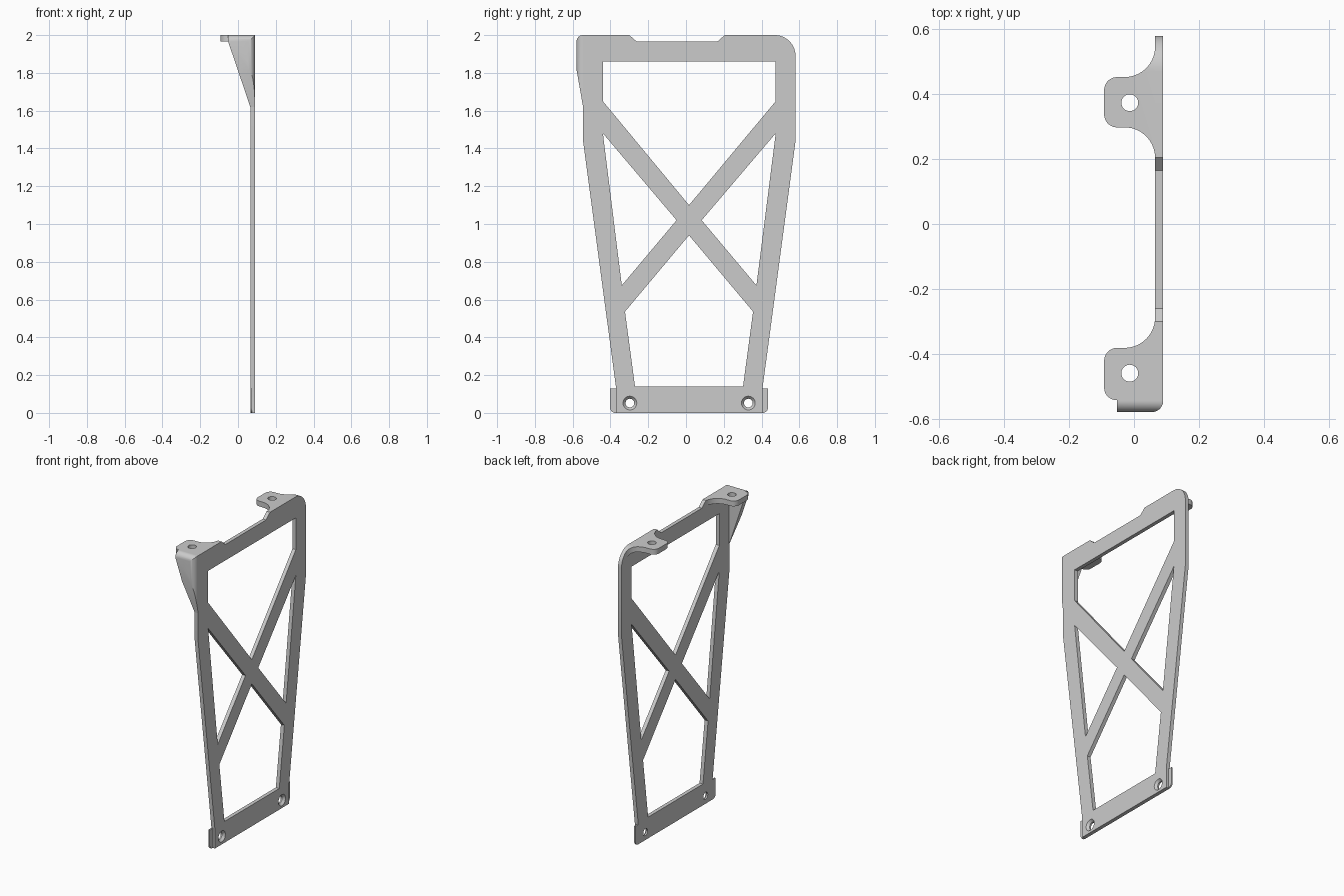
import bpy, bmesh, math
from mathutils import Vector

if "Cube" in bpy.data.objects:
    bpy.data.objects.remove(bpy.data.objects["Cube"], do_unlink=True)

X, Y, Z = 0, 1, 2
BACK, FACE = 0.065, 0.09      # plate thickness range along x
TOP, SHELF = 2.0, 1.965       # tab thickness range along z

grey = bpy.data.materials.new("plain grey")
grey.use_nodes = True
grey.diffuse_color = (0.6, 0.6, 0.6, 1)
grey.node_tree.nodes["Principled BSDF"].inputs["Base Color"].default_value = (0.6, 0.6, 0.6, 1)


def rounded(corners, steps=14):
    """Outline from (u, v) or (u, v, radius) corners."""
    out = []
    for i, c in enumerate(corners):
        p = Vector(c[:2])
        if len(c) == 2:
            out.append(p)
            continue
        a = (Vector(corners[i - 1][:2]) - p).normalized()
        b = (Vector(corners[(i + 1) % len(corners)][:2]) - p).normalized()
        half = a.angle(b) / 2
        centre = p + (a + b).normalized() * c[2] / math.sin(half)
        start = p + a * c[2] / math.tan(half) - centre
        end = p + b * c[2] / math.tan(half) - centre
        sweep = math.pi - 2 * half
        for k in range(steps + 1):
            t = k / steps
            w0 = math.sin((1 - t) * sweep) / math.sin(sweep)
            w1 = math.sin(t * sweep) / math.sin(sweep)
            out.append(centre + start * w0 + end * w1)
    return out


def make(name, bm):
    bmesh.ops.recalc_face_normals(bm, faces=bm.faces)
    mesh = bpy.data.meshes.new(name)
    bm.to_mesh(mesh)
    bm.free()
    mesh.materials.append(grey)
    obj = bpy.data.objects.new(name, mesh)
    bpy.context.collection.objects.link(obj)
    return obj


def prism(name, corners, axis, low, high):
    """Extrude an outline along an axis."""
    bm = bmesh.new()
    rings = []
    for w in (low, high):
        ring = []
        for p in rounded(corners):
            co = list(p)
            co.insert(axis, w)
            ring.append(bm.verts.new(co))
        rings.append(ring)
        bm.faces.new(ring)
    n = len(rings[0])
    for i in range(n):
        j = (i + 1) % n
        bm.faces.new((rings[0][i], rings[0][j], rings[1][j], rings[1][i]))
    return make(name, bm)


def drill(axis, centre, r1, r2, depth):
    """Round or conical cutter."""
    bm = bmesh.new()
    bmesh.ops.create_cone(bm, cap_ends=True, segments=32, radius1=r1, radius2=r2, depth=depth)
    obj = make("cutter", bm)
    if axis == X:
        obj.rotation_euler = (0, math.pi / 2, 0)
    obj.location = centre
    return obj


def boolean(obj, tool, operation):
    mod = obj.modifiers.new("cut", 'BOOLEAN')
    mod.operation, mod.solver, mod.object = operation, 'EXACT', tool
    bpy.context.view_layer.update()
    bpy.context.view_layer.objects.active = obj
    bpy.ops.object.modifier_apply(modifier=mod.name)
    bpy.data.objects.remove(tool, do_unlink=True)


# Main plate
plate = prism("frame_plate", [
    (-0.37, 0), (0.405, 0), (0.405, 0.13), (0.58, 1.44), (0.58, TOP, 0.11),
    (0.205, TOP), (0.165, SHELF), (-0.26, SHELF), (-0.30, TOP),
    (-0.545, TOP), (-0.545, 1.44), (-0.37, 0.13)], X, BACK, FACE)

# Openings that leave the crossed braces
openings = [
    [(-0.44, 1.86), (0.475, 1.86), (0.475, 1.65), (0.016, 1.10), (-0.44, 1.65)],
    [(-0.44, 1.48), (-0.05, 1.02), (-0.34, 0.675)],
    [(0.475, 1.48), (0.083, 1.02), (0.373, 0.675)],
    [(0.016, 0.94), (0.355, 0.536), (0.302, 0.14), (-0.27, 0.14), (-0.323, 0.536)],
]
for opening in openings:
    boolean(plate, prism("cutter", opening, X, 0, 0.2), 'DIFFERENCE')

# Countersunk screw holes
for y in (-0.297, 0.33):
    boolean(plate, drill(X, (0.08, y, 0.052), 0.023, 0.023, 0.2), 'DIFFERENCE')
    boolean(plate, drill(X, (0.085, y, 0.052), 0.023, 0.041, 0.02), 'DIFFERENCE')

# Thin lips at the bottom corners
lips = [prism(name, [(inner, 0), (outer, 0, 0.028), (outer, 0.13), (inner, 0.13)],
              X, BACK, 0.075)
        for name, inner, outer in (("front_lip", -0.37, -0.402), ("back_lip", 0.405, 0.434))]

# Back mounting tab, which follows the rounded plate corner
back_tab = prism("back_tab", [
    (0.165, SHELF), (0.205, TOP), (0.58, TOP, 0.11), (0.58, 1.8),
    (0.545, 1.8), (0.545, SHELF, 0.075)], X, -0.2, BACK)
boolean(back_tab, prism("cutter", [
    (BACK, 0.55), (BACK, 0.453, 0.094), (-0.092, 0.453, 0.04),
    (-0.092, 0.298, 0.04), (BACK, 0.298, 0.094), (BACK, 0.2)], Z, 1.7, 2.1), 'INTERSECT')

# Front mounting tab
front_tab = prism("front_tab", [
    (-0.6, SHELF), (-0.6, TOP), (-0.30, TOP), (-0.26, SHELF)], X, -0.2, BACK)
boolean(front_tab, prism("cutter", [
    (BACK, -0.285), (BACK, -0.382, 0.094), (-0.092, -0.382, 0.04),
    (-0.092, -0.543, 0.038), (BACK, -0.543)], Z, 1.7, 2.1), 'INTERSECT')

for tab, y in ((back_tab, 0.374), (front_tab, -0.46)):
    boolean(tab, drill(Z, (-0.013, y, TOP), 0.026, 0.026, 0.3), 'DIFFERENCE')

# Tapered side flange with bent edges
flange = prism("side_flange", [
    (-0.58, 1.82), (-0.545, 1.62), (-0.543, 1.62), (-0.543, TOP), (-0.58, TOP, 0.035)],
    X, -0.052, FACE)
boolean(flange, prism("cutter", [
    (-0.1, -0.58), (FACE, -0.58, 0.035), (FACE, -0.5), (-0.1, -0.5)], Z, 1.5, 2.1), 'INTERSECT')
boolean(flange, prism("cutter", [
    (-0.052, 2.1), (-0.052, SHELF), (BACK, 1.62), (0.1, 1.6), (0.1, 2.1)], Y, -0.7, -0.4), 'INTERSECT')

# Smooth bends, sharp edges
bpy.ops.object.select_all(action='DESELECT')
for obj in (plate, back_tab, front_tab, flange, *lips):
    obj.select_set(True)
bpy.context.view_layer.objects.active = plate
bpy.ops.object.shade_smooth_by_angle(angle=math.radians(30))
